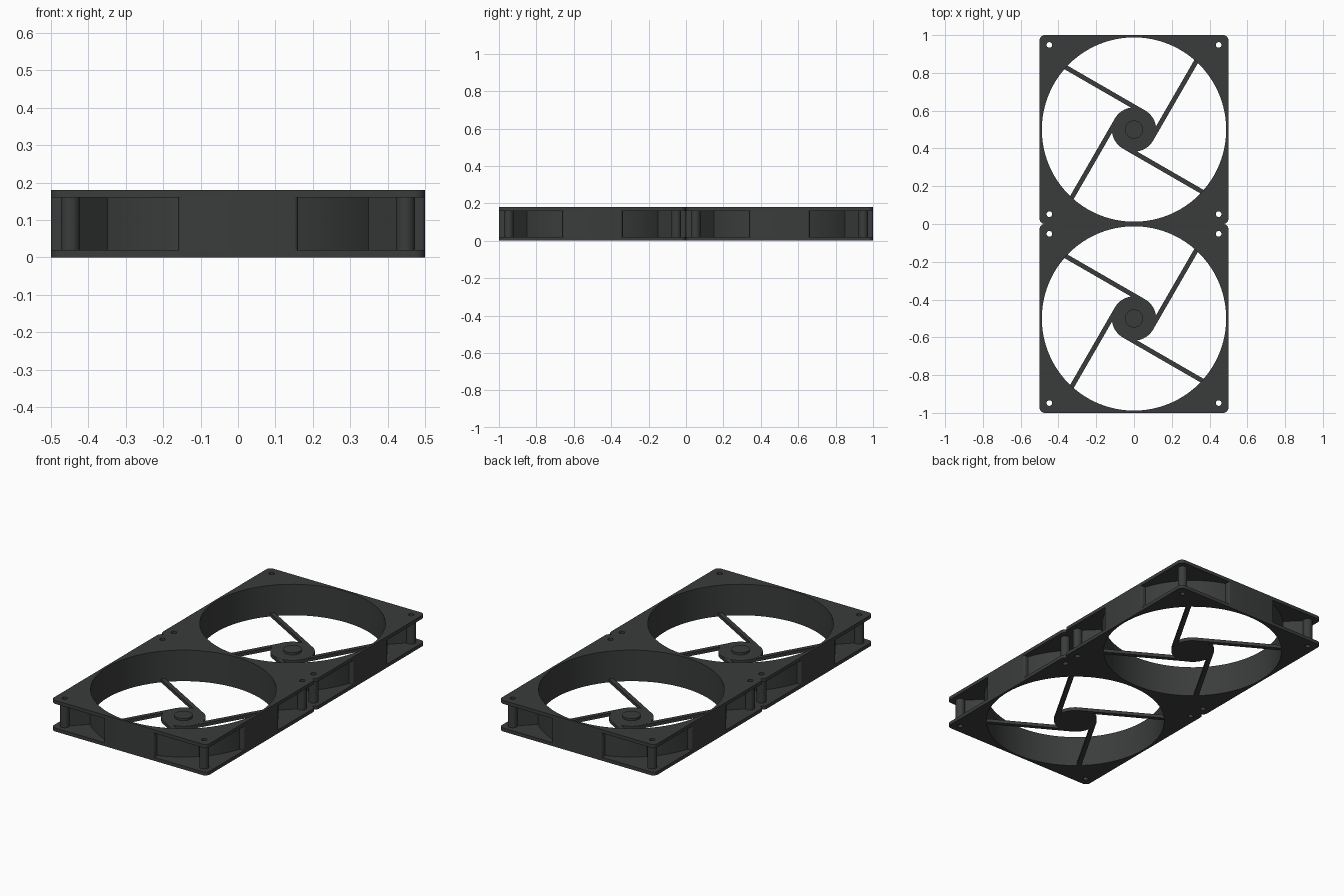
import bpy, bmesh
from math import sin, cos, pi, asin, sqrt, radians

if "Cube" in bpy.data.objects:
    bpy.data.objects.remove(bpy.data.objects["Cube"])

HOLE_R, RING_R, SCREW = 0.488, 0.499, 0.448
plastic = bpy.data.materials.new("dark_plastic")
plastic.diffuse_color = (0.042, 0.046, 0.044, 1)
plastic.use_nodes = True
plastic.node_tree.nodes["Principled BSDF"].inputs["Base Color"].default_value = plastic.diffuse_color


def arc(r, a0, a1, n, cx=0, cy=0):
    return [(cx + r * cos(a0 + (a1 - a0) * i / n), cy + r * sin(a0 + (a1 - a0) * i / n))
            for i in range(n + 1)]


def circle(r, n=96, cx=0, cy=0):
    return arc(r, 0, 2 * pi, n, cx, cy)[:-1]


def turn(pts, k):
    a = k * pi / 2
    return [(x * cos(a) - y * sin(a), x * sin(a) + y * cos(a)) for x, y in pts]


def four(pts):
    return [turn(pts, k) for k in range(4)]


def part(name, loops, z0, z1):
    """Extrude closed outlines (inner loops become holes), one copy per fan."""
    cu = bpy.data.curves.new(name, 'CURVE')
    cu.dimensions, cu.fill_mode, cu.extrude = '2D', 'BOTH', (z1 - z0) / 2
    for pts in loops:
        sp = cu.splines.new('POLY')
        sp.points.add(len(pts) - 1)
        for p, (x, y) in zip(sp.points, pts):
            p.co = (x, y, 0, 1)
        sp.use_cyclic_u = True
    tmp = bpy.data.objects.new(name + "_outline", cu)
    bpy.context.collection.objects.link(tmp)
    bpy.context.view_layer.update()
    mesh = bpy.data.meshes.new_from_object(
        tmp.evaluated_get(bpy.context.evaluated_depsgraph_get()))
    bpy.data.objects.remove(tmp)
    bm = bmesh.new()
    bm.from_mesh(mesh)
    bmesh.ops.remove_doubles(bm, verts=bm.verts, dist=1e-5)
    bmesh.ops.recalc_face_normals(bm, faces=bm.faces)
    bm.to_mesh(mesh)
    bm.free()
    mesh.materials.clear()
    mesh.materials.append(plastic)
    for side, y in (("front", -0.5), ("back", 0.5)):
        ob = bpy.data.objects.new(f"{side}_{name}", mesh)
        ob.location = (0, y, (z0 + z1) / 2)
        bpy.context.collection.objects.link(ob)
        if side == "front":
            bpy.ops.object.select_all(action='DESELECT')
            ob.select_set(True)
            bpy.context.view_layer.objects.active = ob
            bpy.ops.object.shade_smooth_by_angle(angle=radians(30))


# Square flanges with rounded corners, air opening and screw holes
c = 0.5 - 0.028
outline = [p for q in four(arc(0.028, 0, pi / 2, 8, c, c)) for p in q]
screw_holes = four(circle(0.015, 24, SCREW, SCREW))
for name, z in (("lower_flange", 0), ("upper_flange", 0.16)):
    part(name, [outline, circle(HOLE_R)] + screw_holes, z, z + 0.02)

# Round duct wall between the flanges
part("duct_wall", [circle(RING_R), circle(HOLE_R)], 0.02, 0.16)

# Hollow screw columns
part("screw_columns", four(circle(0.0255, 32, SCREW, SCREW)) + screw_holes, 0.02, 0.16)

# Diagonal ribs joining duct and columns
d, e, w = 0.350, 0.432, 0.0035
part("corner_ribs", four([(d + w, d - w), (e + w, e - w), (e - w, e + w), (d - w, d + w)]),
     0.02, 0.16)

# Flat side pads, rounded at the outer edges
a = asin(0.16 / 0.494)
pad = (arc(0.494, pi / 2 + a, pi / 2 - a, 16)
       + arc(0.01, 0, pi / 2, 5, 0.15, 0.49)
       + arc(0.01, pi / 2, pi, 5, -0.15, 0.49))
part("side_pads", four(pad), 0.02, 0.16)

# Hub plate and its raised boss
part("hub", [circle(0.117, 64)], 0, 0.02)
part("hub_boss", [circle(0.048, 48)], 0.02, 0.033)

# Four struts running tangent to the hub
def strut_point(offset, along):
    return (offset * 0.5 - along * 0.866, offset * 0.866 + along * 0.5)

end = sqrt(0.493 ** 2 - 0.105 ** 2)
part("struts", four([strut_point(0.0925, 0), strut_point(0.117, 0),
                     strut_point(0.117, end), strut_point(0.0925, end)]), 0.0005, 0.0195)
